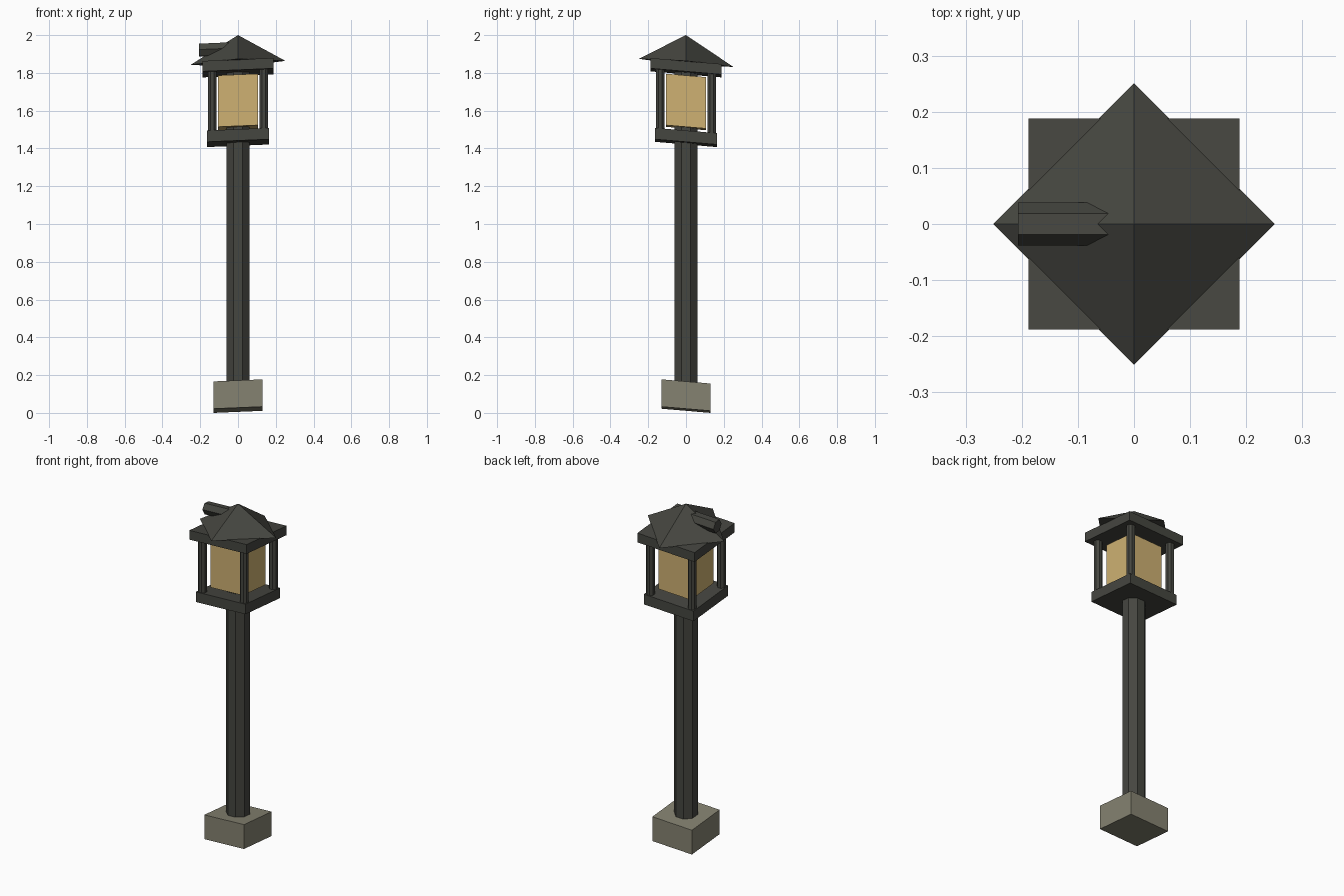
import bpy, math
from mathutils import Matrix

if "Cube" in bpy.data.objects:
    bpy.data.objects.remove(bpy.data.objects["Cube"])

def material(name, rgb):
    m = bpy.data.materials.new(name)
    m.diffuse_color = (*rgb, 1)
    m.use_nodes = True
    m.node_tree.nodes["Principled BSDF"].inputs["Base Color"].default_value = m.diffuse_color
    return m

IRON = material("dark_iron", (0.060, 0.061, 0.051))
STONE = material("grey_stone", (0.235, 0.225, 0.165))
GLASS = material("amber_glass", (0.62, 0.44, 0.17))

# The whole lamp is skewed so that level surfaces slope while uprights stay vertical
SKEW = Matrix(((1, 0, 0, 0), (0, 1, 0, 0), (0.042, -0.085, 1, 0), (0, 0, 0, 1)))

def finish(name, mat):
    ob = bpy.context.object
    ob.name = name
    ob.data.materials.append(mat)
    ob.data.transform(SKEW @ ob.matrix_basis)
    ob.matrix_basis = Matrix()
    return ob

def box(name, half, z0, z1, mat):
    bpy.ops.mesh.primitive_cube_add(size=1, location=(0, 0, (z0 + z1) / 2))
    bpy.context.object.scale = (2 * half, 2 * half, z1 - z0)
    bpy.context.view_layer.update()
    return finish(name, mat)

def octagon_post(name, x, y, apothem, z0, z1):
    bpy.ops.mesh.primitive_cylinder_add(
        vertices=8, radius=apothem / math.cos(math.pi / 8), depth=z1 - z0,
        location=(x, y, (z0 + z1) / 2), rotation=(0, 0, math.pi / 8))
    return finish(name, IRON)

# Footing and main post
box("stone_footing", 0.13, 0.0165, 0.161, STONE)
octagon_post("main_post", 0, 0, 0.06, 0.15, 1.82)

# Lantern cage
box("lantern_floor", 0.163, 1.428, 1.488, IRON)
box("lantern_glass", 0.106, 1.51, 1.782, GLASS)
box("lantern_ceiling", 0.188, 1.80, 1.855, IRON)
for side, x in (("left", -0.137), ("right", 0.137)):
    for end, y in (("front", -0.137), ("back", 0.137)):
        octagon_post(f"{end}_{side}_cage_bar", x, y, 0.022, 1.47, 1.82)

# Pyramid roof turned 45 degrees to the cage
bpy.ops.mesh.primitive_cone_add(vertices=4, radius1=0.251, radius2=0, depth=0.147,
                                location=(0, 0, 1.9265))
finish("pyramid_roof", IRON)

# Hexagonal pipe lying on the left of the roof
bpy.ops.mesh.primitive_cylinder_add(vertices=6, radius=0.038, depth=0.18,
                                    location=(-0.117, 0, 1.929),
                                    rotation=(0, math.pi / 2, 0))
pipe = bpy.context.object
# Turn the hexagon so its flat faces are on top and bottom
pts = [v.co for v in pipe.data.vertices]
if max(p.y for p in pts) < 0.0375:
    pipe.data.transform(Matrix.Rotation(math.pi / 6, 4, 'Z'))
finish("roof_pipe", IRON)
